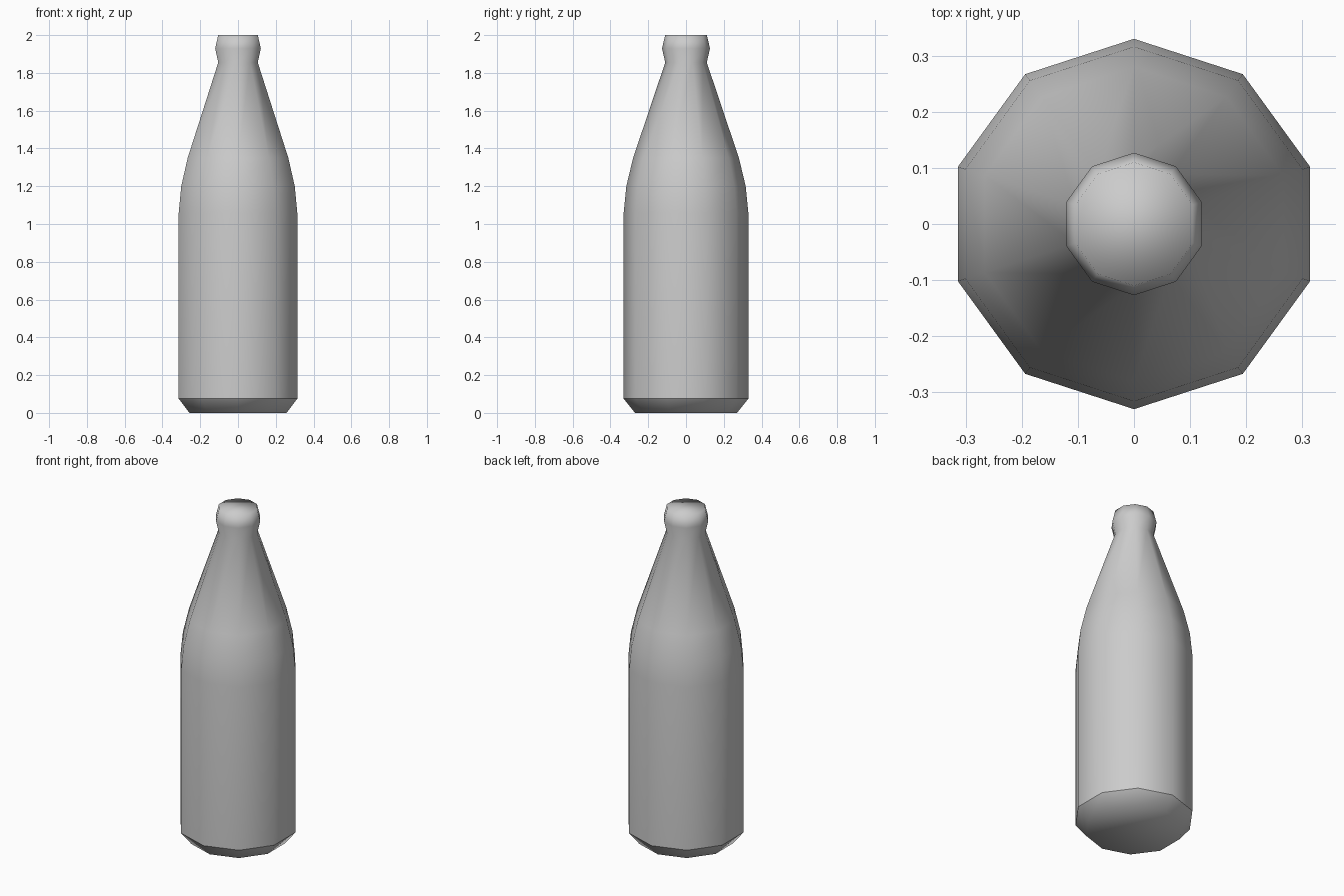
import bpy, bmesh, math

if "Cube" in bpy.data.objects:
    bpy.data.objects.remove(bpy.data.objects["Cube"])

SIDES = 10
# (radius, height) from base to mouth
PROFILE = [(0.27, 0.0), (0.33, 0.075), (0.33, 1.06), (0.316, 1.2),
           (0.28, 1.35), (0.11, 1.855), (0.127, 1.93), (0.11, 2.0)]

bm = bmesh.new()

# Ten-sided rings with a corner on the y axis
rings = []
for r, z in PROFILE:
    ring = []
    for i in range(SIDES):
        a = math.pi / 2 + i * math.tau / SIDES
        ring.append(bm.verts.new((r * math.cos(a), r * math.sin(a), z)))
    rings.append(ring)

# Walls
for low, high in zip(rings, rings[1:]):
    for i in range(SIDES):
        j = (i + 1) % SIDES
        bm.faces.new((low[i], low[j], high[j], high[i]))

# Closed base and mouth
bm.faces.new(rings[0][::-1])
bm.faces.new(rings[-1])

# Smooth everywhere, with a crease where the base chamfer meets the body
for f in bm.faces:
    f.smooth = True
for i in range(SIDES):
    bm.edges.get((rings[1][i], rings[1][(i + 1) % SIDES])).smooth = False

mesh = bpy.data.meshes.new("bottle")
bm.to_mesh(mesh)
bm.free()
bottle = bpy.data.objects.new("bottle", mesh)
bpy.context.collection.objects.link(bottle)
